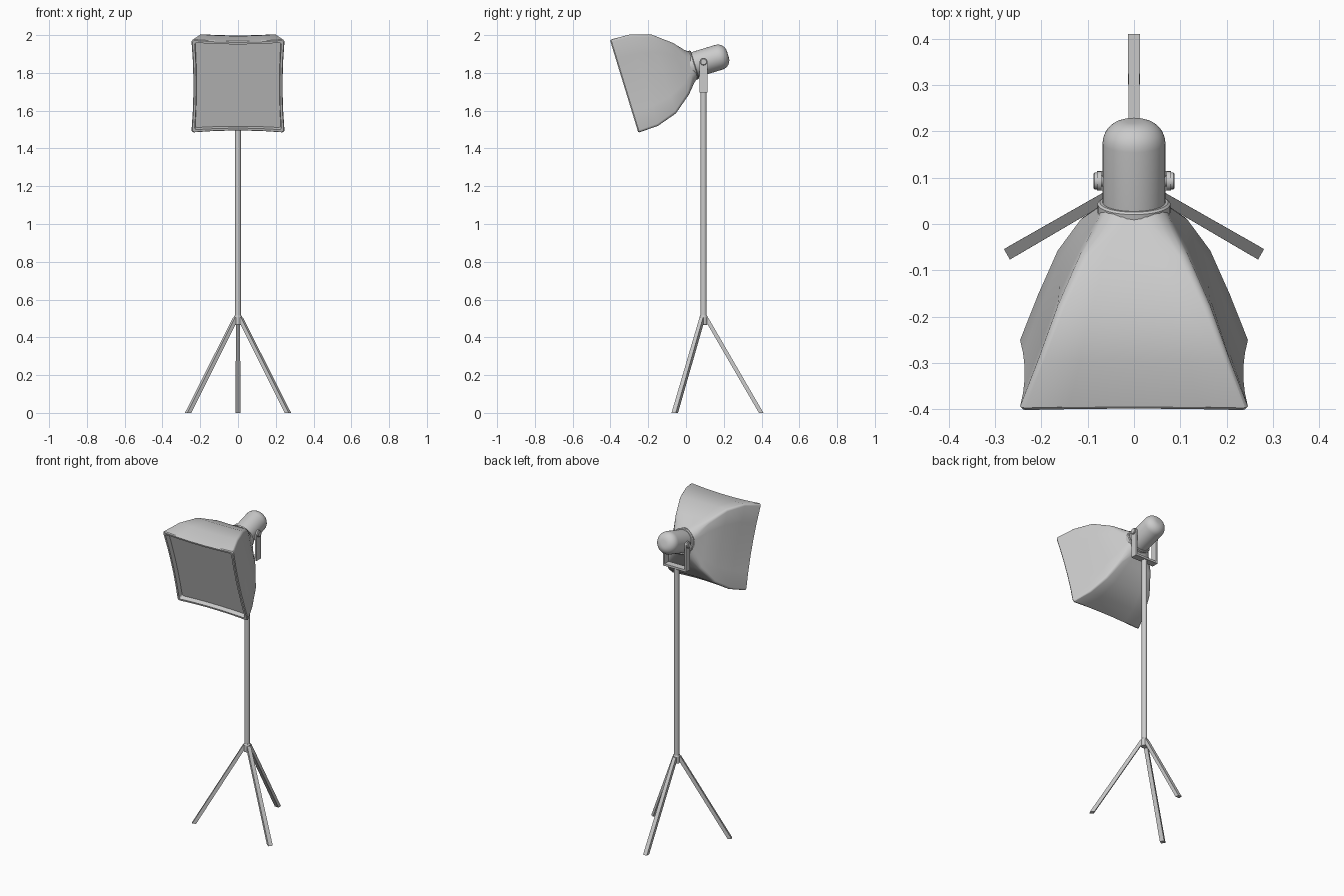
import bpy, bmesh
from math import sin, cos, pi, radians
from mathutils import Matrix, Vector

if "Cube" in bpy.data.objects:
    bpy.data.objects.remove(bpy.data.objects["Cube"])

PIVOT = Vector((0, 0.093, 1.858))
TILT = Matrix.Translation(PIVOT) @ Matrix.Rotation(radians(17), 4, 'X')


def finish(name, bm, matrix=Matrix(), angle=30):
    bmesh.ops.recalc_face_normals(bm, faces=bm.faces)
    me = bpy.data.meshes.new(name)
    bm.to_mesh(me)
    bm.free()
    me.transform(matrix)
    ob = bpy.data.objects.new(name, me)
    bpy.context.collection.objects.link(ob)
    bpy.context.view_layer.objects.active = ob
    bpy.ops.object.select_all(action='DESELECT')
    ob.select_set(True)
    bpy.ops.object.shade_smooth_by_angle(angle=radians(angle))
    return ob


def loft(name, rings, matrix=Matrix(), angle=30):
    """Skin a list of equal-length closed rings and cap both ends."""
    bm = bmesh.new()
    vs = [[bm.verts.new(p) for p in r] for r in rings]
    n = len(vs[0])
    for a, b in zip(vs, vs[1:]):
        for i in range(n):
            j = (i + 1) % n
            bm.faces.new((a[i], a[j], b[j], b[i]))
    for r in (vs[0], vs[-1]):
        c = bm.verts.new(sum((v.co for v in r), Vector()) / n)
        for i in range(n):
            bm.faces.new((r[i], r[(i + 1) % n], c))
    return finish(name, bm, matrix, angle)


def lathe(name, profile, matrix, n=32):
    """Profile of (radius, height) turned around local z."""
    return loft(name, [[(r * cos(2 * pi * i / n), r * sin(2 * pi * i / n), h)
                        for i in range(n)] for r, h in profile], matrix)


def box(name, lo, hi):
    corners = [(0, 0), (1, 0), (1, 1), (0, 1)]
    return loft(name, [[((lo[0], hi[0])[a], (lo[1], hi[1])[b], z) for a, b in corners]
                       for z in (lo[2], hi[2])])


def panel_ring(t, hx, hz, r, pinch):
    """Rounded rectangle whose sides sag inward, at distance t in front of the pivot."""
    pts = []
    for k, (sx, sz) in enumerate([(1, 1), (-1, 1), (-1, -1), (1, -1)]):
        for i in range(4):
            a = k * pi / 2 + i * pi / 6
            pts.append(Vector((sx * (hx - r) + r * cos(a), -t, sz * (hz - r) + r * sin(a))))
        span = hx - r if k % 2 == 0 else hz - r
        d = Vector((-sin(k * pi / 2), 0, cos(k * pi / 2)))
        nrm = Vector((cos((k + 1) * pi / 2), 0, sin((k + 1) * pi / 2)))
        d = Vector((-nrm.z, 0, nrm.x))
        d = -d if d.dot(pts[-1]) > 0 else d
        start = pts[-1].copy()
        for f in (0.2, 0.4, 0.6, 0.8):
            pts.append(start + d * (2 * span * f) - nrm * (pinch * 4 * f * (1 - f)))
    return pts


# softbox: ribbed fabric shell, front rim and recessed diffuser
loft("softbox", [panel_ring(*p) for p in [
    (0.050, 0.066, 0.068, 0.050, 0),
    (0.080, 0.082, 0.092, 0.040, 0),
    (0.125, 0.115, 0.143, 0.018, 0.002),
    (0.220, 0.165, 0.218, 0.014, 0.004),
    (0.330, 0.207, 0.253, 0.012, 0.008),
    (0.434, 0.246, 0.257, 0.012, 0.010),
    (0.440, 0.242, 0.253, 0.012, 0.010),
    (0.440, 0.229, 0.240, 0.010, 0.008),
    (0.412, 0.226, 0.237, 0.010, 0.007)]], TILT)

# lamp head with domed back, and the collar holding the softbox
AXIS = TILT @ Matrix.Rotation(pi / 2, 4, 'X')   # local z points forward
dome = [(0.018 + 0.050 * sin(a), -0.085 - 0.050 * cos(a))
        for a in [i * pi / 12 for i in range(7)]]
lathe("lamp_head", dome + [(0.068, 0.075)], AXIS)
lathe("collar", [(0.074, 0.048), (0.079, 0.052), (0.079, 0.074), (0.074, 0.078)], AXIS)

# U bracket with rounded arm tops and pivot knobs
Y0, Y1 = PIVOT.y - 0.021, PIVOT.y + 0.021
box("bracket_base", (-0.08, Y0, 1.695), (0.08, Y1, 1.708))
arm = [(Y0, 1.695), (Y1, 1.695)] + [
    (PIVOT.y + 0.021 * cos(i * pi / 10), PIVOT.z + 0.021 * sin(i * pi / 10)) for i in range(11)]
for s, side in ((-1, "left"), (1, "right")):
    loft("bracket_arm_" + side, [[(s * x, y, z) for y, z in arm] for x in (0.070, 0.080)])
    turn = Matrix.Translation(PIVOT) @ Matrix.Rotation(s * pi / 2, 4, 'Y')
    lathe("pivot_knob_" + side, [(0.012, 0.060), (0.012, 0.079), (0.018, 0.079),
                                 (0.018, 0.085), (0.015, 0.088)], turn, 20)

# pole and leg hub
BASE = Matrix.Translation((0, PIVOT.y, 0))
lathe("pole", [(0.016, 0.48), (0.016, 1.70)], BASE, 24)
lathe("leg_hub", [(0.018, 0.465), (0.021, 0.47), (0.021, 0.51), (0.017, 0.516)], BASE, 24)

# three splayed legs cut flat at the floor
for k, name in enumerate(("rear_leg", "left_leg", "right_leg")):
    rings = [[(x, r + d, z) for x, d in ((-w, -0.012), (w, -0.012), (w, 0.012), (-w, 0.012))]
             for r, z, w in ((0.305, 0, 0.013), (0.012, 0.505, 0.011))]
    loft(name, rings, BASE @ Matrix.Rotation(k * 2 * pi / 3, 4, 'Z'))
